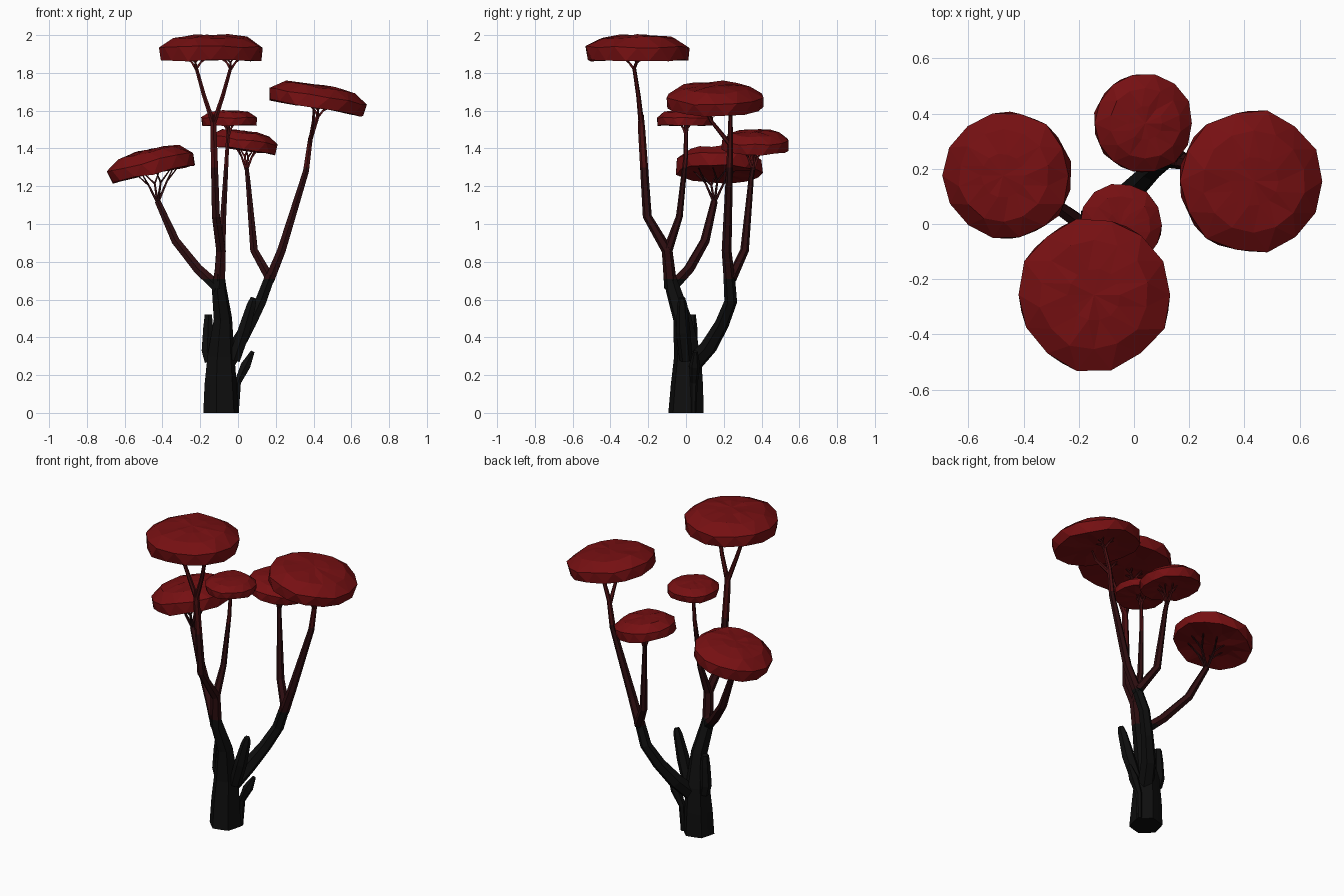
import bpy, bmesh, math, random
from mathutils import Vector, Matrix

cube = bpy.data.objects.get("Cube")
if cube:
    bpy.data.objects.remove(cube, do_unlink=True)
random.seed(4)


def material(name, rgb):
    m = bpy.data.materials.new(name)
    m.use_nodes = True
    m.diffuse_color = (*rgb, 1)
    bsdf = m.node_tree.nodes["Principled BSDF"]
    bsdf.inputs["Base Color"].default_value = (*rgb, 1)
    bsdf.inputs["Roughness"].default_value = 0.9
    return m


LEAF = material("crimson leaf", (0.18, 0.005, 0.006))
BARK = [material("black bark", (0.0045, 0.0045, 0.0045)),
        material("dark red bark", (0.026, 0.004, 0.005)),
        material("red twig", (0.07, 0.005, 0.006))]
LEVELS = (0.71, 1.3)  # heights where the bark changes colour


def finish(name, bm, mats):
    bmesh.ops.recalc_face_normals(bm, faces=bm.faces)
    me = bpy.data.meshes.new(name)
    bm.to_mesh(me)
    bm.free()
    for m in mats:
        me.materials.append(m)
    ob = bpy.data.objects.new(name, me)
    bpy.context.collection.objects.link(ob)
    return ob


def add_tube(bm, points, sides=6, ridge=0.0):
    """Faceted tapering tube through (x, y, z, radius) points."""
    pos = [Vector(p[:3]) for p in points]
    rings = []
    for i, p in enumerate(pos):
        axis = (pos[min(i + 1, len(pos) - 1)] - pos[max(i - 1, 0)]).normalized()
        if p.z == 0:
            axis = Vector((0, 0, 1))
        u = Vector((0, 1, 0)).cross(axis).normalized()
        v = axis.cross(u)
        ring = []
        for k in range(sides):
            a = math.tau * (k + 0.5) / sides
            r = points[i][3] * (1 - ridge * (k % 2))
            ring.append(bm.verts.new(p + r * (math.cos(a) * u + math.sin(a) * v)))
        rings.append(ring)
    for lo, hi in zip(rings, rings[1:]):
        for k in range(sides):
            n = (k + 1) % sides
            bm.faces.new((lo[k], lo[n], hi[n], hi[k]))
    bm.faces.new(rings[0][::-1])
    bm.faces.new(rings[-1])


def wood(name, *paths, sides=6, ridge=0.0):
    bm = bmesh.new()
    for path in paths:
        add_tube(bm, path, sides, ridge)
    for z in LEVELS:
        bmesh.ops.bisect_plane(bm, geom=bm.verts[:] + bm.edges[:] + bm.faces[:],
                               plane_co=(0, 0, z), plane_no=(0, 0, 1))
    for f in bm.faces:
        f.material_index = sum(f.calc_center_median().z > z for z in LEVELS)
    return finish(name, bm, BARK)


def canopy(name, centre, radius, height, tilt=0.0, sides=14):
    """Flat-bottomed faceted dome, tilted about the y axis."""
    bm = bmesh.new()
    rows = []
    profile = ((0.5, 0.05), (0.97, 0.0), (1.0, 0.52), (0.72, 0.9), (0.34, 0.99))
    for j, (r, h) in enumerate(profile):
        row = []
        for k in range(sides):
            a = math.tau * (k + 0.5 * (j % 2)) / sides
            rr = radius * r * random.uniform(0.965, 1.015)
            z = height * (h + random.uniform(-0.05, 0.05))
            row.append(bm.verts.new((rr * math.cos(a), rr * math.sin(a), z)))
        rows.append(row)
    for j, (lo, hi) in enumerate(zip(rows, rows[1:])):
        for k in range(sides):
            n = (k + 1) % sides
            if j % 2:
                bm.faces.new((lo[k], lo[n], hi[n]))
                bm.faces.new((lo[k], hi[n], hi[k]))
            else:
                bm.faces.new((lo[k], lo[n], hi[k]))
                bm.faces.new((lo[n], hi[n], hi[k]))
    for row, z in ((rows[0], 0.05), (rows[-1], 1.0)):
        tip = bm.verts.new((0, 0, z * height))
        for k in range(sides):
            bm.faces.new((row[k], row[(k + 1) % sides], tip))
    bm.transform(Matrix.Translation(centre) @ Matrix.Rotation(math.radians(tilt), 4, 'Y'))
    return finish(name, bm, [LEAF])


def twigs(name, base, centre, tilt, spread, count=4, r=0.010):
    """Fan of forked twigs from a branch end to the canopy underside."""
    slope = -math.tan(math.radians(tilt))
    base = Vector(base)
    paths = []
    for i in range(count):
        a = math.tau * (i + 0.2) / count

        def under(angle, dist):
            x = base.x + dist * math.cos(angle)
            y = base.y + dist * math.sin(angle)
            return Vector((x, y, centre[2] + slope * (x - centre[0]) + 0.012))

        mid = base.lerp(under(a, spread * 0.75), 0.62)
        paths.append([(*base, r), (*mid, r * 0.7)])
        for turn in (-0.4, 0.4):
            paths.append([(*mid, r * 0.7), (*under(a + turn, spread), r * 0.35)])
    return wood(name, *paths, sides=4)


# Trunk, with ridged bark and broken stubs
wood("trunk", [(-0.09, 0, 0, 0.097), (-0.092, 0.005, 0.15, 0.088), (-0.09, 0.008, 0.3, 0.074),
               (-0.08, -0.02, 0.5, 0.05), (-0.1, -0.07, 0.66, 0.04), (-0.1, -0.09, 0.74, 0.028)],
     sides=12, ridge=0.12)
wood("right_stub", [(-0.15, 0.03, 0.27, 0.03), (-0.163, 0.03, 0.33, 0.034),
                    (-0.158, 0.03, 0.45, 0.03), (-0.157, 0.03, 0.52, 0.022)])
wood("left_stub", [(-0.02, 0, 0.28, 0.035), (0.03, -0.015, 0.43, 0.038),
                   (0.07, -0.02, 0.57, 0.027), (0.082, -0.022, 0.61, 0.017)])
wood("small_stub", [(-0.008, 0.04, 0, 0.014), (-0.002, 0.042, 0.16, 0.02),
                    (0.04, 0.046, 0.25, 0.03), (0.078, 0.05, 0.325, 0.012)])

# Main branches
wood("left_limb", [(-0.07, 0.02, 0.24, 0.05), (-0.01, 0.12, 0.35, 0.046), (0.06, 0.19, 0.47, 0.038),
                   (0.12, 0.237, 0.59, 0.034), (0.172, 0.228, 0.73, 0.03)])
wood("top_branch", [(-0.1, -0.08, 0.66, 0.035), (-0.09, -0.1, 0.86, 0.029),
                    (-0.117, -0.205, 1.04, 0.024), (-0.13, -0.235, 1.5, 0.019),
                    (-0.13, -0.238, 1.58, 0.014)])
wood("top_branch_fork", *[[(-0.13, -0.236, 1.53, 0.015), (-0.13 + s * 0.05, -0.252, 1.68, 0.012),
                           (-0.13 + s * 0.092, -0.275, 1.83, 0.01)] for s in (-1, 1)])
wood("small_branch", [(-0.09, -0.1, 0.85, 0.026), (-0.078, -0.035, 1.04, 0.018),
                      (-0.06, -0.002, 1.35, 0.012), (-0.05, 0, 1.53, 0.009)])
wood("right_branch", [(-0.1, -0.08, 0.66, 0.034), (-0.21, 0.015, 0.76, 0.029),
                      (-0.33, 0.1, 0.91, 0.025), (-0.425, 0.15, 1.12, 0.018)])
wood("left_branch", [(0.165, 0.23, 0.7, 0.03), (0.23, 0.215, 0.86, 0.026), (0.36, 0.23, 1.28, 0.018),
                     (0.383, 0.234, 1.45, 0.014), (0.425, 0.236, 1.58, 0.011)])
wood("left_branch_fork", [(0.38, 0.234, 1.42, 0.013), (0.4, 0.13, 1.55, 0.009), (0.4, 0.1, 1.62, 0.006)])
wood("back_branch", [(0.17, 0.24, 0.71, 0.028), (0.085, 0.31, 0.86, 0.023),
                     (0.052, 0.345, 1.24, 0.014), (0.045, 0.355, 1.3, 0.012)])

# Canopies: centre of underside, radius, height, tilt
CANOPIES = {
    "top": ((-0.145, -0.257, 1.867), 0.28, 0.133, 0),
    "left": ((0.415, 0.155, 1.615), 0.262, 0.122, 10),
    "right": ((-0.448, 0.175, 1.265), 0.236, 0.13, -12),
    "back": ((0.027, 0.365, 1.392), 0.183, 0.1, 8),
    "small": ((-0.048, -0.005, 1.522), 0.152, 0.078, 0),
}
for key, (centre, radius, height, tilt) in CANOPIES.items():
    canopy(key + "_canopy", centre, radius, height, tilt)

# Twigs beneath each canopy
for key, base, spread, count in (("top", (-0.222, -0.275, 1.82), 0.06, 3),
                                 ("top", (-0.038, -0.275, 1.82), 0.06, 3),
                                 ("left", (0.425, 0.236, 1.57), 0.06, 3),
                                 ("right", (-0.425, 0.15, 1.11), 0.11, 4),
                                 ("back", (0.045, 0.355, 1.28), 0.06, 4),
                                 ("small", (-0.05, 0, 1.47), 0.035, 3)):
    centre, _, _, tilt = CANOPIES[key]
    twigs(key + "_twigs", base, centre, tilt, spread, count)
